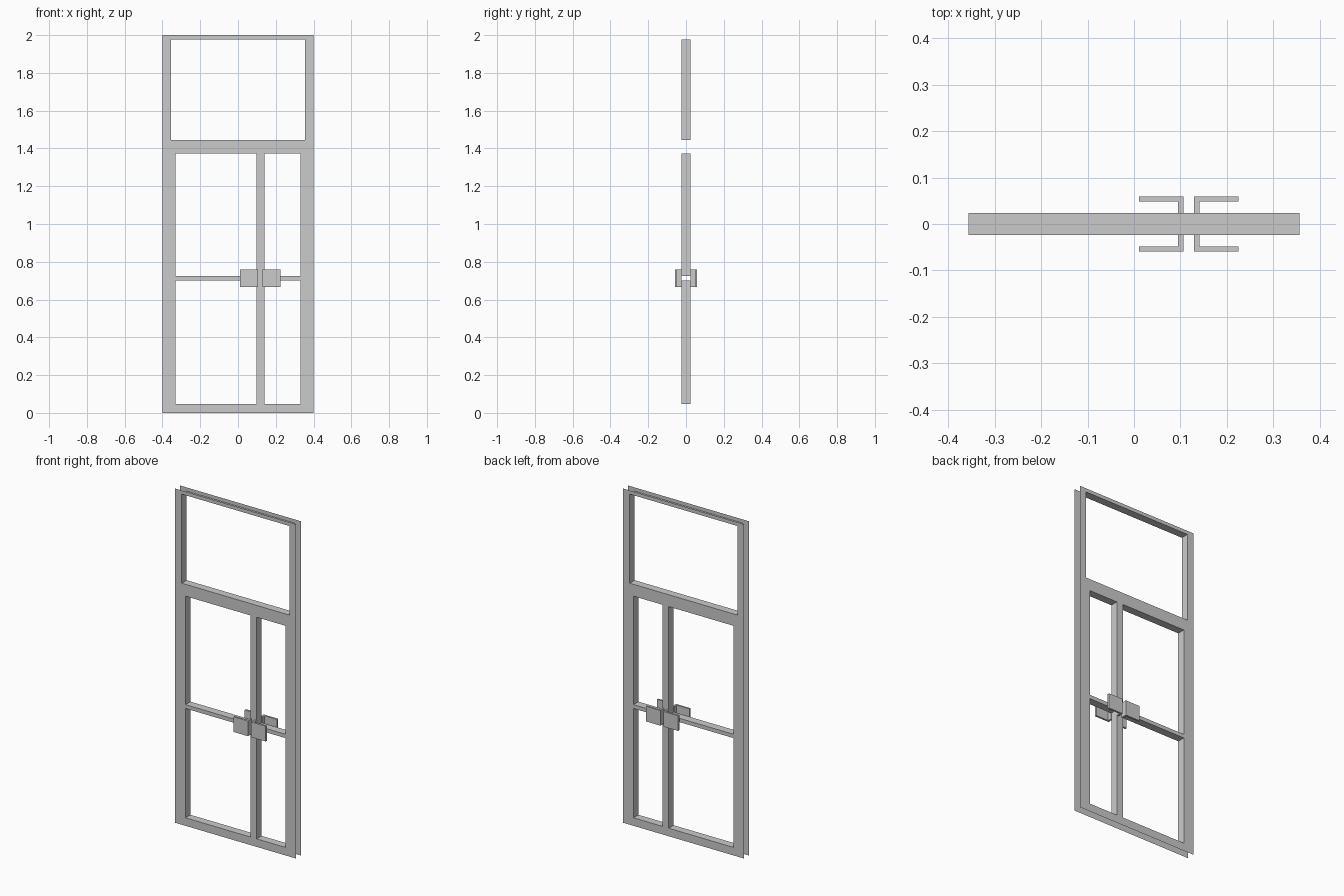
import bpy, bmesh

if "Cube" in bpy.data.objects:
    bpy.data.objects.remove(bpy.data.objects["Cube"])

HALF_W, HEIGHT, D = 0.40, 2.0, 0.0235   # half width, height, half depth
# openings: x0, x1, z0, z1
OPENINGS = [(-0.356, 0.356, 1.445, 1.978),
            (-0.331, 0.098, 0.725, 1.374), (0.140, 0.331, 0.725, 1.374),
            (-0.331, 0.098, 0.048, 0.702), (0.140, 0.331, 0.048, 0.702)]


def finish(name, bm):
    mesh = bpy.data.meshes.new(name)
    bm.to_mesh(mesh)
    bm.free()
    obj = bpy.data.objects.new(name, mesh)
    bpy.context.collection.objects.link(obj)
    return obj


def quad(bm, pts):
    bm.faces.new([bm.verts.new(p) for p in pts])


# door frame: front and back sheets joined by the opening reveals, outer rim open
bm = bmesh.new()
xs = sorted({-HALF_W, HALF_W, *(x for o in OPENINGS for x in o[:2])})
zs = sorted({0, HEIGHT, *(z for o in OPENINGS for z in o[2:])})
for x0, x1 in zip(xs, xs[1:]):
    for z0, z1 in zip(zs, zs[1:]):
        cx, cz = (x0 + x1) / 2, (z0 + z1) / 2
        if any(a < cx < b and c < cz < d for a, b, c, d in OPENINGS):
            continue
        loop = [(x0, z0), (x1, z0), (x1, z1), (x0, z1)]
        quad(bm, [(x, -D, z) for x, z in loop])
        quad(bm, [(x, D, z) for x, z in reversed(loop)])
for x0, x1, z0, z1 in OPENINGS:
    loop = [(x0, z0), (x1, z0), (x1, z1), (x0, z1)]
    for (ax, az), (bx, bz) in zip(loop, loop[1:] + loop[:1]):
        quad(bm, [(ax, -D, az), (bx, -D, bz), (bx, D, bz), (ax, D, az)])
bmesh.ops.remove_doubles(bm, verts=bm.verts, dist=1e-5)
bmesh.ops.dissolve_limit(bm, angle_limit=0.01, verts=bm.verts, edges=bm.edges)
finish("door_frame", bm)

# push plates: L profile (distance from centre line, y) extruded upward, four mirrored copies
CENTRE, Z0, Z1 = 0.118, 0.667, 0.758
PROFILE = [(0.011, D), (0.023, D), (0.023, 0.048), (0.107, 0.048),
           (0.107, 0.059), (0.011, 0.059)]
for sx, side in ((-1, "left"), (1, "right")):
    for sy, face in ((-1, "front"), (1, "back")):
        bm = bmesh.new()
        base = bm.faces.new([bm.verts.new((CENTRE + sx * u, sy * v, Z0)) for u, v in PROFILE])
        ext = bmesh.ops.extrude_face_region(bm, geom=[base], use_keep_orig=True)
        top = [g for g in ext["geom"] if isinstance(g, bmesh.types.BMVert)]
        bmesh.ops.translate(bm, verts=top, vec=(0, 0, Z1 - Z0))
        bmesh.ops.recalc_face_normals(bm, faces=bm.faces)
        finish(f"push_plate_{face}_{side}", bm)
